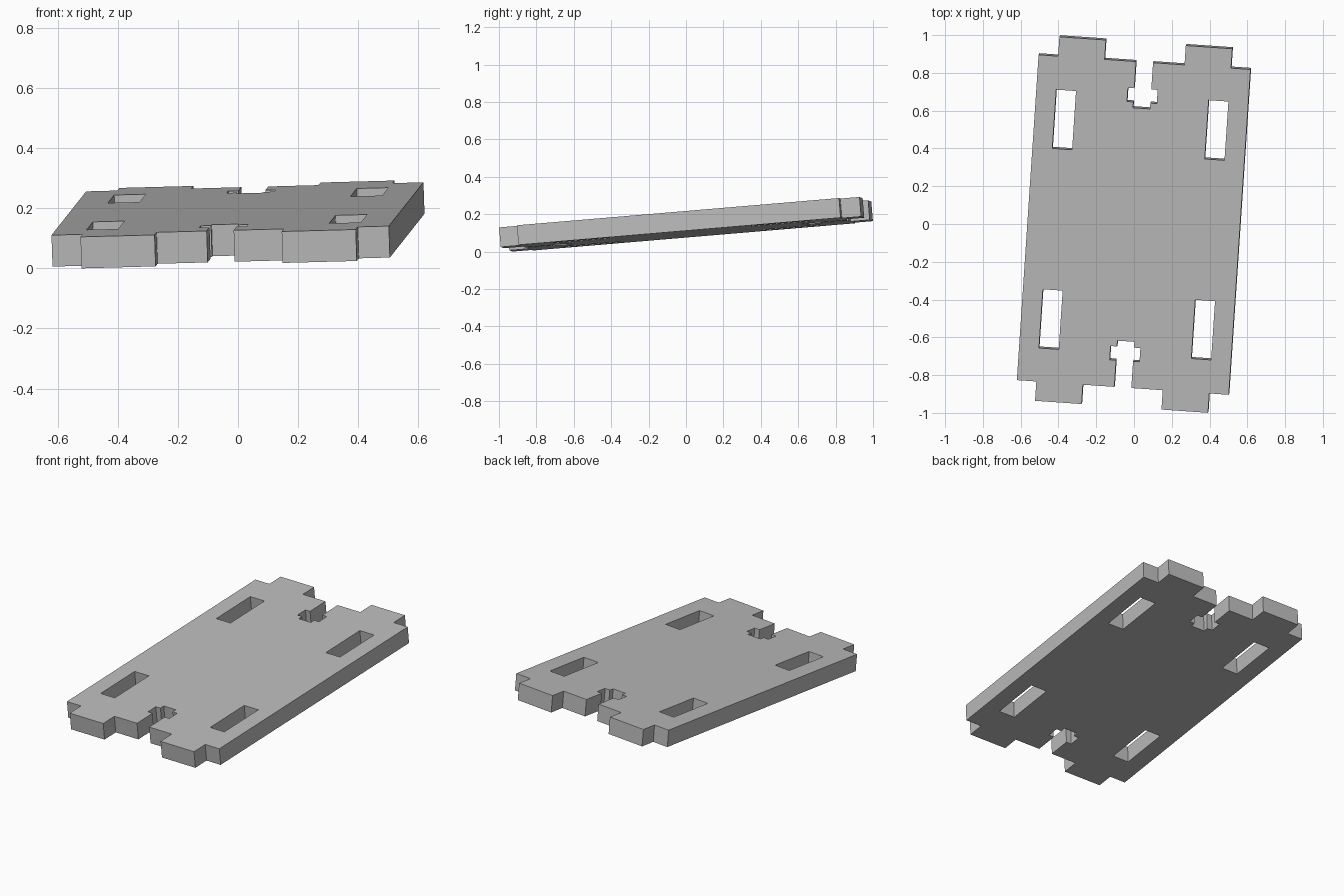
import bpy
import bmesh
from mathutils import Matrix, Vector

cube = bpy.data.objects.get("Cube")
if cube:
    bpy.data.objects.remove(cube, do_unlink=True)

THICKNESS = 0.105

# Plain grey material
grey = bpy.data.materials.new("plain_grey")
grey.use_nodes = True
colour = (0.5, 0.5, 0.5, 1)
grey.diffuse_color = colour
grey.node_tree.nodes["Principled BSDF"].inputs["Base Color"].default_value = colour

# One quarter of the outline: bolt slot with nut pocket, end tab, corner
quarter = [(0.045, 0.62), (0.045, 0.651), (0.079, 0.651), (0.079, 0.724),
           (0.045, 0.724), (0.045, 0.866), (0.212, 0.866), (0.212, 0.969),
           (0.459, 0.969), (0.459, 0.866), (0.5625, 0.866)]


def mirrored(points, sx, sy):
    return [(x * sx, y * sy) for x, y in points]


outline = (quarter + mirrored(quarter, 1, -1)[::-1]
           + mirrored(quarter, -1, -1) + mirrored(quarter, -1, 1)[::-1])

# Four rectangular mortise holes
hole = [(0.352, 0.375), (0.457, 0.375), (0.457, 0.688), (0.352, 0.688)]
holes = [mirrored(hole, sx, sy) for sx in (-1, 1) for sy in (-1, 1)]

# Filled, extruded profile
profile = bpy.data.curves.new("plate_profile", "CURVE")
profile.dimensions = "2D"
profile.fill_mode = "BOTH"
profile.extrude = THICKNESS / 2
for loop in [outline] + holes:
    spline = profile.splines.new("POLY")
    spline.points.add(len(loop) - 1)
    for point, (x, y) in zip(spline.points, loop):
        point.co = (x, y, 0, 1)
    spline.use_cyclic_u = True
    spline.use_smooth = False

# Turn the profile into a clean, flat-shaded mesh
helper = bpy.data.objects.new("plate_profile", profile)
bpy.context.collection.objects.link(helper)
bpy.context.view_layer.update()
evaluated = helper.evaluated_get(bpy.context.evaluated_depsgraph_get())
mesh = bpy.data.meshes.new_from_object(evaluated)
bpy.data.objects.remove(helper, do_unlink=True)
bm = bmesh.new()
bm.from_mesh(mesh)
bmesh.ops.remove_doubles(bm, verts=bm.verts, dist=0.0005)
bmesh.ops.recalc_face_normals(bm, faces=bm.faces)
for face in bm.faces:
    face.smooth = False
    face.material_index = 0
bm.to_mesh(mesh)
bm.free()
mesh.materials.clear()
mesh.materials.append(grey)

# Place the plate, tilted along its length and slightly turned
plate = bpy.data.objects.new("slotted_plate", mesh)
bpy.context.collection.objects.link(plate)
along = Vector((0.0665, 0.994, 0.084)).normalized()
normal = Vector((0.997, -0.0665, 0.027)).cross(along).normalized()
across = along.cross(normal)
rotation = Matrix((across, along, normal)).transposed().to_4x4()
lowest = min((rotation @ v.co).z for v in mesh.vertices)
plate.matrix_world = Matrix.Translation((0, 0, -lowest)) @ rotation
